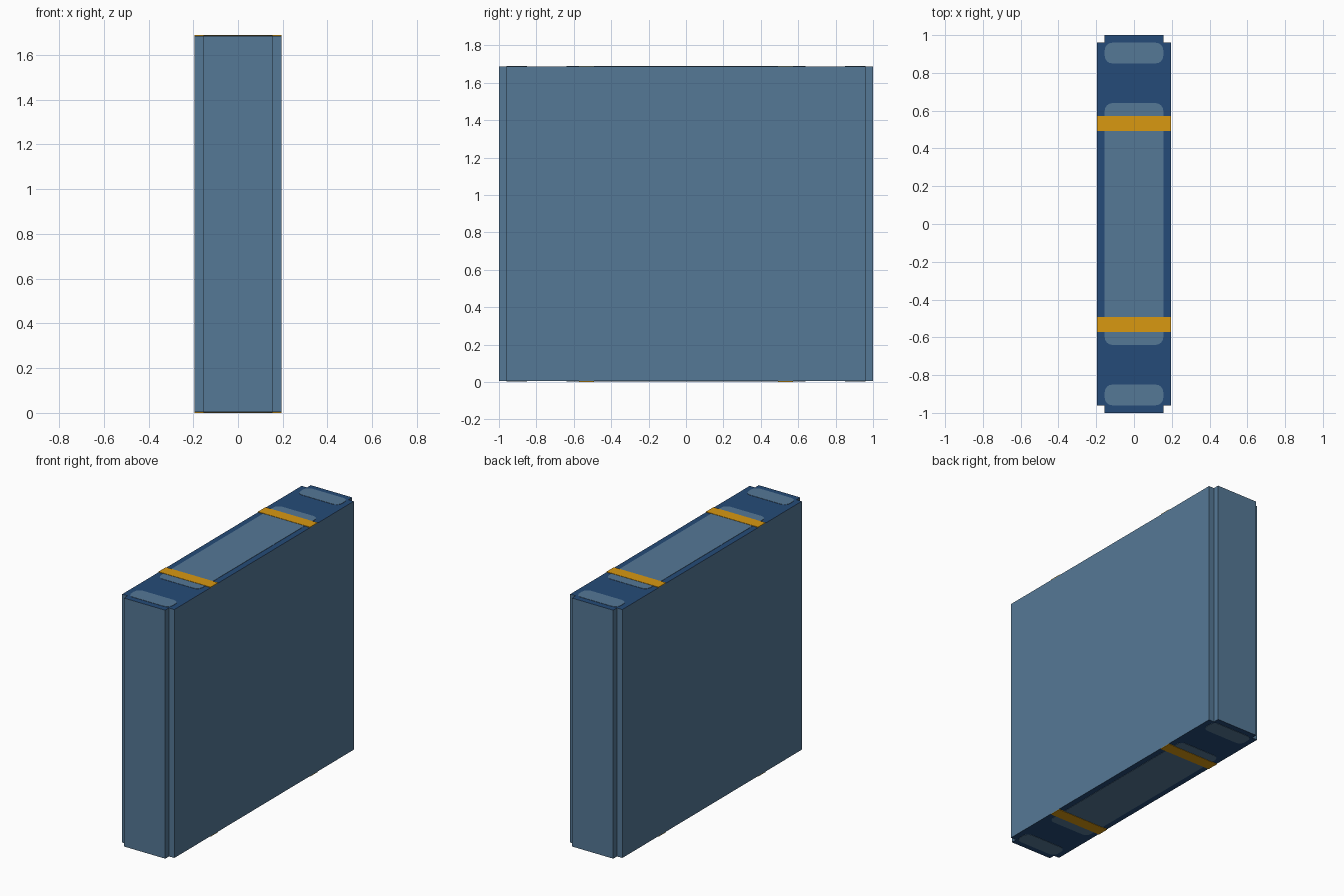
import bpy, bmesh, math

if "Cube" in bpy.data.objects:
    bpy.data.objects.remove(bpy.data.objects["Cube"])

# Overall sizes
W, L, H = 0.195, 1.0, 1.69      # half width, half length, height
TX, TY = 0.155, 0.96            # tongue half width, start of the end tongues
T = 0.002                       # thickness step of the face plates


def srgb(r, g, b):
    f = lambda c: c / 12.92 if c <= 0.04045 else ((c + 0.055) / 1.055) ** 2.4
    return (f(r / 255), f(g / 255), f(b / 255), 1)


def material(name, rgb):
    m = bpy.data.materials.new(name)
    m.diffuse_color = srgb(*rgb)
    m.use_nodes = True
    m.node_tree.nodes["Principled BSDF"].inputs["Base Color"].default_value = m.diffuse_color
    return m


STEEL = material("steel blue", (85, 120, 150))
NAVY = material("navy blue", (37, 75, 120))
GOLD = material("amber", (217, 152, 17))


def prism(name, outline, z0, z1, mats):
    """Extrude an outline; a second material goes on the end caps."""
    bm = bmesh.new()
    base = bm.faces.new([bm.verts.new((x, y, z0)) for x, y in outline])
    out = bmesh.ops.extrude_face_region(bm, geom=[base], use_keep_orig=True)
    for v in out["geom"]:
        if isinstance(v, bmesh.types.BMVert):
            v.co.z = z1
    bmesh.ops.recalc_face_normals(bm, faces=bm.faces)
    for f in bm.faces:
        f.material_index = len(mats) - 1 if abs(f.normal.z) > 0.9 else 0
    me = bpy.data.meshes.new(name)
    bm.to_mesh(me)
    bm.free()
    for m in mats:
        me.materials.append(m)
    ob = bpy.data.objects.new(name, me)
    bpy.context.collection.objects.link(ob)
    return ob


def rounded(hx, y0, y1, r, n=4):
    """Rounded rectangle outline centred on x = 0."""
    pts = []
    corners = [(hx - r, y1 - r), (-hx + r, y1 - r), (-hx + r, y0 + r), (hx - r, y0 + r)]
    for q, (cx, cy) in enumerate(corners):
        for i in range(n + 1):
            a = math.pi / 2 * (q + i / n)
            pts.append((cx + r * math.cos(a), cy + r * math.sin(a)))
    return pts


# Main block with notched corners, navy on top and bottom
quarter = [(W, TY), (TX, TY), (TX, L)]
outline = quarter + [(-x, y) for x, y in reversed(quarter)]
outline += [(-x, -y) for x, y in outline]
prism("wall_block", outline, 2 * T, H - 2 * T, [STEEL, NAVY])

# Inset panels and amber bands on both end caps
for side, sgn, z in (("top", 1, H - 2 * T), ("bottom", -1, 2 * T)):
    def plate(name, pts, thick, mat):
        prism(f"{side}_{name}", pts, *sorted((z, z + sgn * thick)), [mat])

    plate("centre_panel", rounded(TX, -0.64, 0.64, 0.04), T, STEEL)
    for end, a, b in (("front", -0.96, -0.85), ("back", 0.85, 0.96)):
        plate(f"{end}_panel", rounded(TX, a, b, 0.04), T, STEEL)
    for end, a, b in (("front", -0.572, -0.492), ("back", 0.492, 0.572)):
        plate(f"{end}_band", [(-W, a), (W, a), (W, b), (-W, b)], 2 * T, GOLD)
